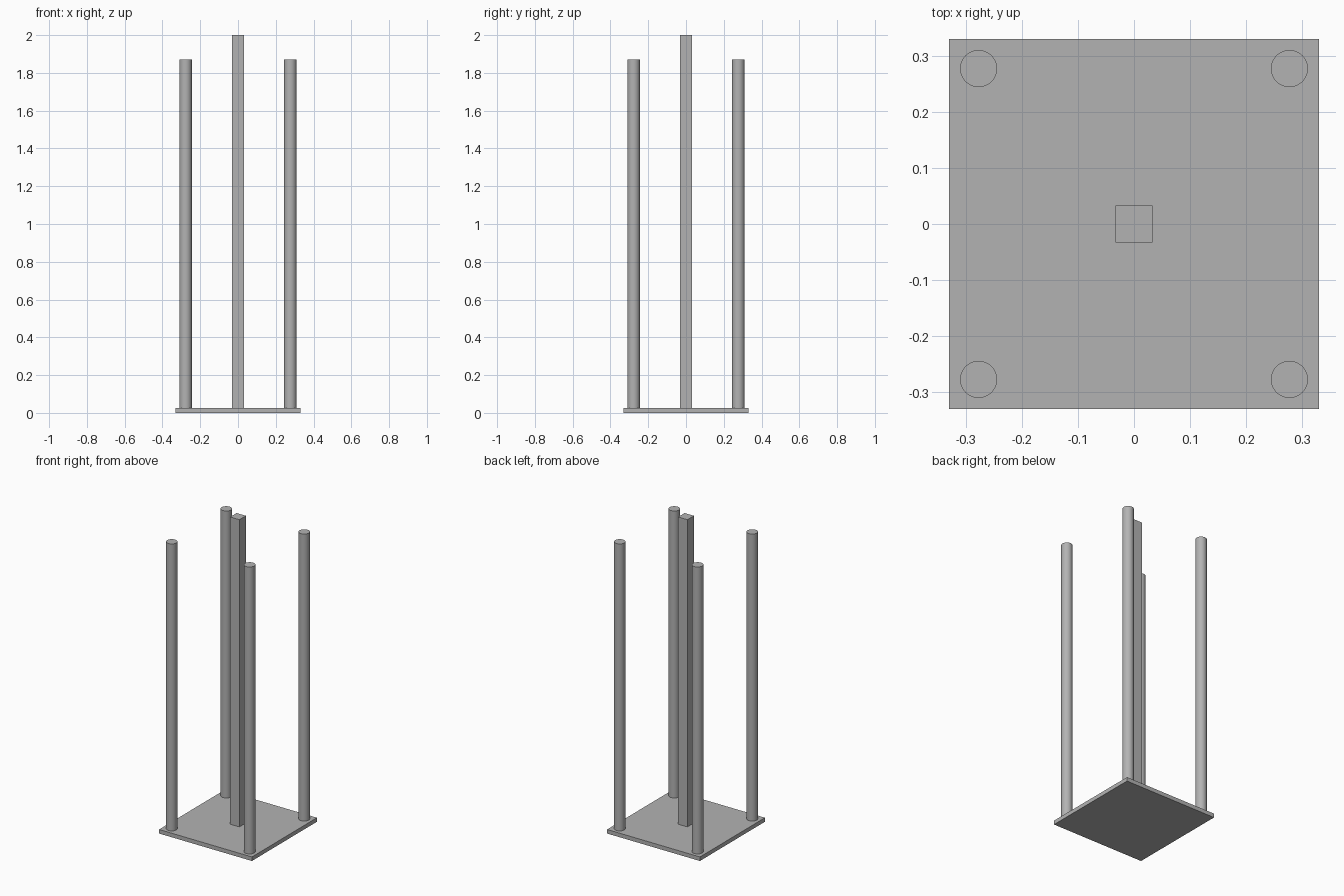
import bpy
import math

cube = bpy.data.objects.get("Cube")
if cube:
    bpy.data.objects.remove(cube, do_unlink=True)

BASE_W, BASE_TOP = 0.66, 0.026
POLE_R, POLE_OFFSET, POLE_TOP = 0.033, 0.277, 1.87
POST_W, POST_TOP = 0.066, 2.0

grey = bpy.data.materials.new("plain_grey")
grey.use_nodes = True
colour = (0.45, 0.45, 0.45, 1)
grey.diffuse_color = colour
grey.node_tree.nodes["Principled BSDF"].inputs["Base Color"].default_value = colour


def finish(name):
    obj = bpy.context.object
    obj.name = name
    obj.data.materials.append(grey)
    return obj


def box(name, width, bottom, top):
    bpy.ops.mesh.primitive_cube_add(size=1, location=(0, 0, (bottom + top) / 2))
    obj = finish(name)
    obj.scale = (width, width, top - bottom)
    bpy.ops.object.transform_apply(location=False, rotation=False, scale=True)


def pole(name, x, y):
    bpy.ops.mesh.primitive_cylinder_add(
        vertices=48, radius=POLE_R, depth=POLE_TOP - BASE_TOP,
        location=(x, y, (POLE_TOP + BASE_TOP) / 2))
    finish(name)
    bpy.ops.object.shade_smooth_by_angle(angle=math.radians(30))


# Square base plate and central square post
box("base_plate", BASE_W, 0, BASE_TOP)
box("center_post", POST_W, BASE_TOP, POST_TOP)

# Round poles at the four corners
for side, sx in (("left", 1), ("right", -1)):
    for end, sy in (("front", -1), ("back", 1)):
        pole(f"{end}_{side}_pole", sx * POLE_OFFSET, sy * POLE_OFFSET)
